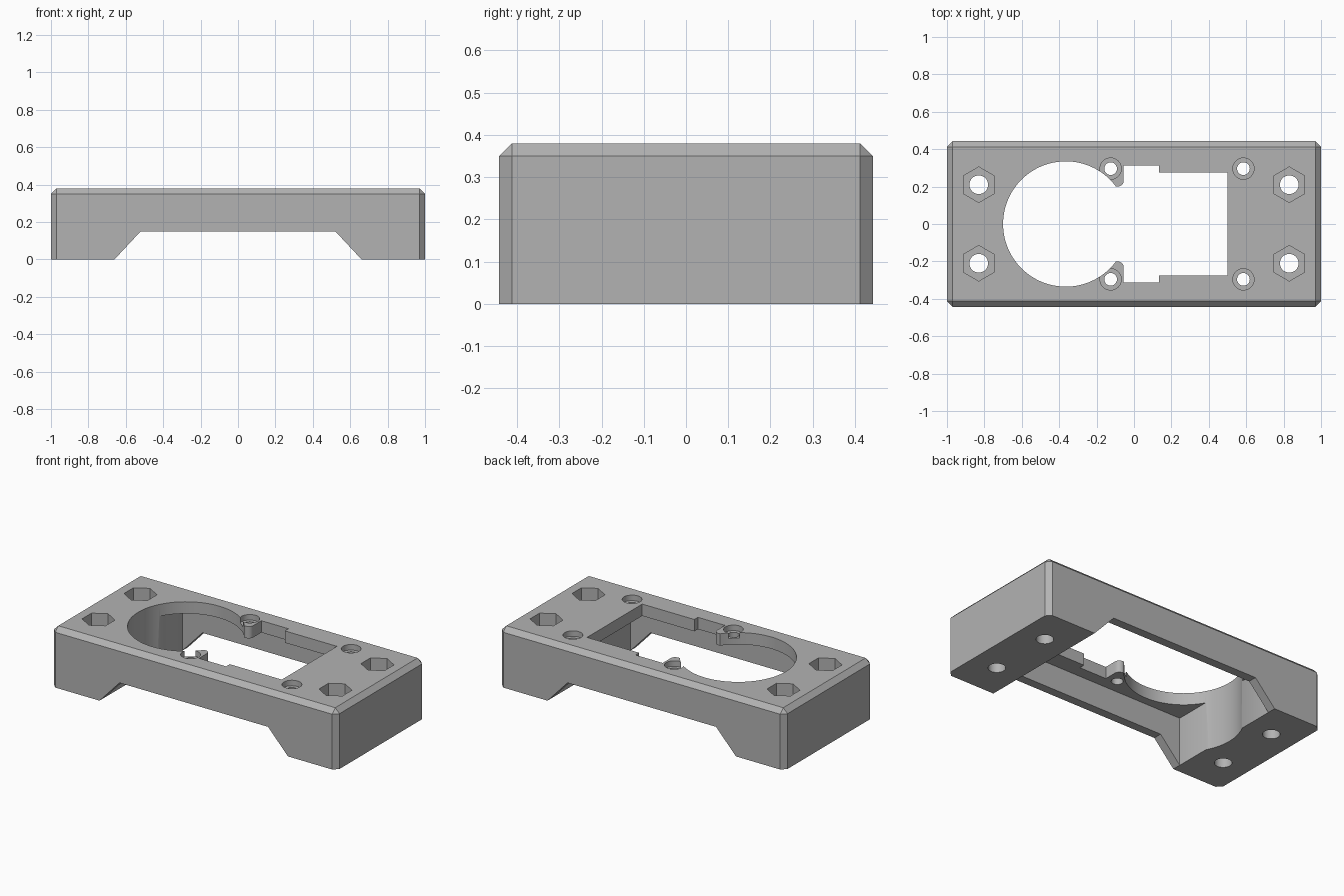
import bpy, bmesh, math
from mathutils import Matrix, Vector

cube = bpy.data.objects.get("Cube")
if cube:
    bpy.data.objects.remove(cube, do_unlink=True)

LENGTH, WIDTH, HEIGHT = 2.0, 0.885, 0.38
CHAMFER = 0.03
CEILING = 0.305          # underside of the top plate
ARCH = 0.15              # height of the opening between the feet

grey = bpy.data.materials.new("plain grey")
grey.use_nodes = True
colour = (0.45, 0.45, 0.45, 1)
grey.diffuse_color = colour
grey.node_tree.nodes["Principled BSDF"].inputs["Base Color"].default_value = colour


def make_object(name, bm):
    bmesh.ops.recalc_face_normals(bm, faces=bm.faces)
    mesh = bpy.data.meshes.new(name)
    bm.to_mesh(mesh)
    bm.free()
    mesh.materials.append(grey)
    obj = bpy.data.objects.new(name, mesh)
    bpy.context.collection.objects.link(obj)
    return obj


def prism(name, points, direction):
    """Extrude a closed outline of 3D points along a direction."""
    bm = bmesh.new()
    face = bm.faces.new([bm.verts.new(p) for p in points])
    top = bmesh.ops.extrude_face_region(bm, geom=[face])["geom"]
    verts = [v for v in top if isinstance(v, bmesh.types.BMVert)]
    bmesh.ops.translate(bm, verts=verts, vec=Vector(direction))
    return make_object(name, bm)


def arc(cx, cy, r, start, end, steps):
    angles = [math.radians(start + (end - start) * i / steps) for i in range(steps + 1)]
    return [(cx + r * math.cos(a), cy + r * math.sin(a)) for a in angles]


def column(name, x, y, r, sides, z0, z1, turn=0):
    ring = arc(x, y, r, turn, turn + 360, sides)[:-1]
    return prism(name, [(px, py, z0) for px, py in ring], (0, 0, z1 - z0))


def block(name, x, y, z0, z1):
    corners = [(-x, -y, z0), (x, -y, z0), (x, y, z0), (-x, y, z0)]
    return prism(name, corners, (0, 0, z1 - z0))


# Main block with chamfered upright and top edges
bm = bmesh.new()
bmesh.ops.create_cube(bm, size=1, matrix=Matrix.Translation((0, 0, HEIGHT / 2))
                      @ Matrix.Diagonal((LENGTH, WIDTH, HEIGHT, 1)))
edges = [e for e in bm.edges if any(v.co.z > 0.1 for v in e.verts)]
bmesh.ops.bevel(bm, geom=edges, offset=CHAMFER, segments=1, affect='EDGES')
body = make_object("mounting_frame", bm)

# Sloped opening between the two feet
arch = [(-0.71, -0.05), (-0.66, 0), (-0.52, ARCH), (0.52, ARCH), (0.66, 0), (0.71, -0.05)]
cutters = [prism("arch_cutter", [(x, -1, z) for x, z in arch], (0, 2, 0))]

# Hollow underside
cutters.append(block("cavity_cutter", 0.66, 0.387, -0.1, CEILING))

# Round and stepped opening, with a rounded tongue on each side
half = arc(-0.365, 0, 0.335, 180, 37, 40)
half += arc(-0.087, 0.232, 0.032, -105, 0, 8)
half += [(-0.055, 0.312), (0.135, 0.312), (0.135, 0.276), (0.5, 0.276)]
outline = half + [(x, -y) for x, y in reversed(half[1:])]
cutters.append(prism("opening_cutter", [(x, y, -0.1) for x, y in outline], (0, 0, 0.6)))

for sy in (-1, 1):
    # Bolt holes with hexagonal nut pockets in the feet
    for x in (-0.83, 0.83):
        cutters.append(column("bolt_cutter", x, sy * 0.21, 0.05, 32, -0.1, 0.5))
        cutters.append(column("nut_cutter", x, sy * 0.21, 0.095, 6, 0.23, 0.5, 30))
    # Small counterbored screw holes in the plate
    for x in (-0.125, 0.585):
        cutters.append(column("screw_cutter", x, sy * 0.296, 0.034, 24, 0.2, 0.5))
        cutters.append(column("screw_head_cutter", x, sy * 0.296, 0.057, 32, 0.345, 0.5))

# Carve the block and discard the cutters
bpy.context.view_layer.objects.active = body
for cutter in cutters:
    mod = body.modifiers.new(cutter.name, 'BOOLEAN')
    mod.operation = 'DIFFERENCE'
    mod.solver = 'EXACT'
    mod.object = cutter
    bpy.ops.object.modifier_apply(modifier=mod.name)
    bpy.data.objects.remove(cutter, do_unlink=True)

bpy.ops.object.select_all(action='DESELECT')
body.select_set(True)
bpy.ops.object.shade_smooth_by_angle(angle=math.radians(30))
